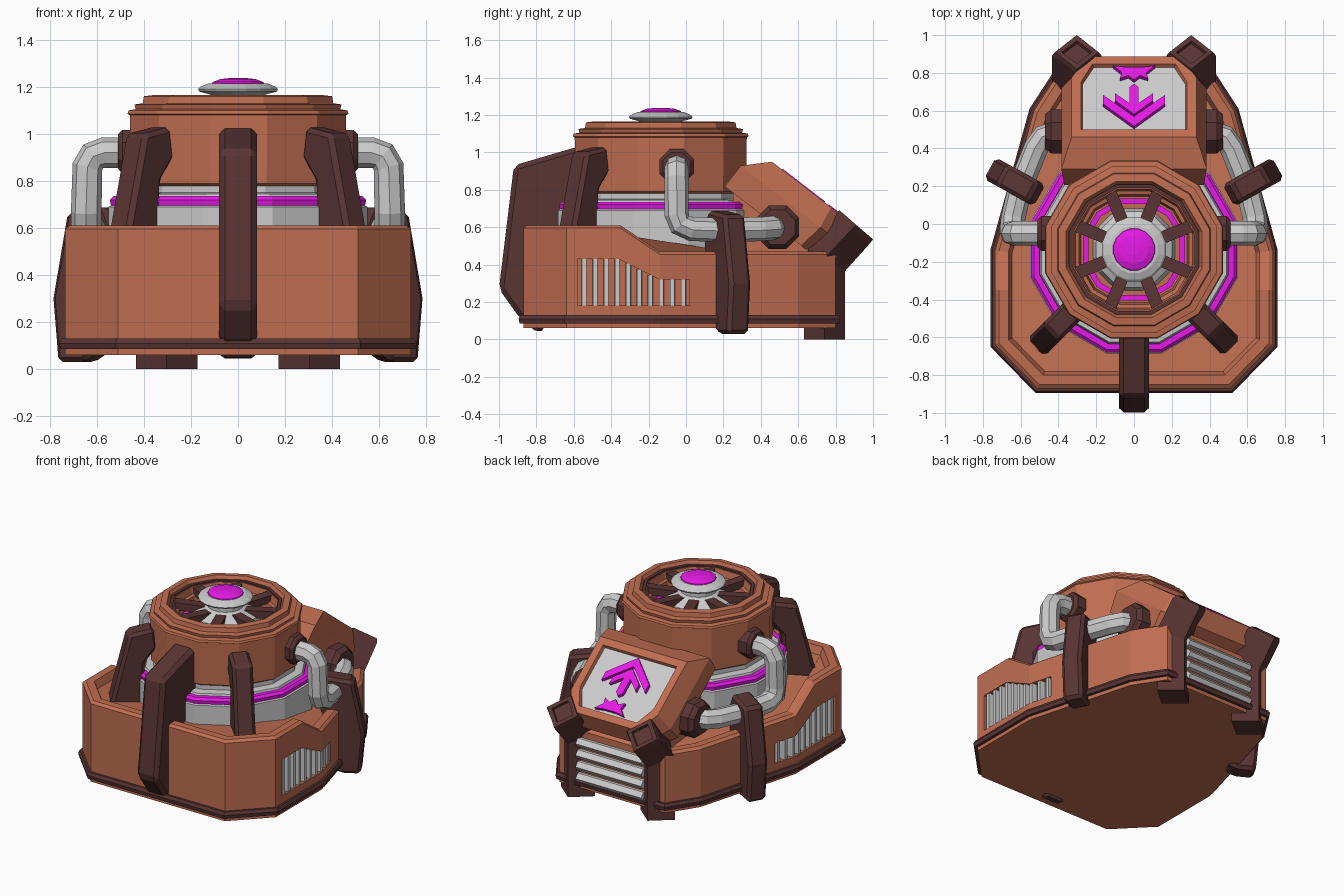
import bpy, bmesh, math
from mathutils import Vector

if "Cube" in bpy.data.objects:
    bpy.data.objects.remove(bpy.data.objects["Cube"])

CY = -0.135  # y of the turret axis


def material(name, rgb):
    m = bpy.data.materials.new(name)
    m.diffuse_color = (*rgb, 1)
    m.use_nodes = True
    m.node_tree.nodes["Principled BSDF"].inputs["Base Color"].default_value = m.diffuse_color
    return m


ORANGE = material("orange_paint", (0.53, 0.155, 0.083))
DARK = material("dark_metal", (0.10, 0.035, 0.034))
MAGENTA = material("magenta_glow", (0.80, 0.01, 0.80))


def loft(name, rings, mat=None, closed=False, bevel=0):
    """Skin a list of equal-length point rings; cap the ends or close the loop."""
    bm = bmesh.new()
    vs = [[bm.verts.new(p) for p in r] for r in rings]
    n = len(vs[0])
    for a, b in zip(vs, vs[1:] + ([vs[0]] if closed else [])):
        for i in range(n):
            bm.faces.new((a[i], a[(i + 1) % n], b[(i + 1) % n], b[i]))
    if not closed:
        bm.faces.new(vs[0])
        bm.faces.new(vs[-1])
    bmesh.ops.recalc_face_normals(bm, faces=bm.faces)
    me = bpy.data.meshes.new(name)
    bm.to_mesh(me)
    bm.free()
    ob = bpy.data.objects.new(name, me)
    bpy.context.collection.objects.link(ob)
    if mat:
        me.materials.append(mat)
    if bevel:
        b = ob.modifiers.new("chamfer", 'BEVEL')
        b.width, b.segments, b.limit_method = bevel, 1, 'ANGLE'
    return ob


def lathe(name, profile, mat=None, sides=12, closed=False):
    """Turn an (apothem, z) profile around the turret axis."""
    k = 1 / math.cos(math.pi / sides)
    ang = [2 * math.pi * (i + 0.5) / sides for i in range(sides)]
    return loft(name, [[(r * k * math.cos(a), CY + r * k * math.sin(a), z) for a in ang]
                       for r, z in profile], mat, closed)


def plate(name, origin, deg, profile, half, mat, bevel=0.02):
    """Upright plate: (distance, z) profile along a heading, with a thickness."""
    c, s = math.cos(math.radians(deg)), math.sin(math.radians(deg))
    return loft(name, [[(origin[0] + u * c - w * s, origin[1] + u * s + w * c, z)
                        for u, z in profile] for w in (-half, half)], mat, bevel=bevel)


def offset(poly, d):
    """Grow a counter-clockwise convex outline by d."""
    out = []
    for i, p in enumerate(poly):
        a, p, b = Vector(poly[i - 1]), Vector(p), Vector(poly[(i + 1) % len(poly)])
        n1 = Vector(((p - a).y, -(p - a).x)).normalized()
        n2 = Vector(((b - p).y, -(b - p).x)).normalized()
        out.append(p + (n1 + n2) * d / (1 + n1.dot(n2)))
    return out


# Hull: tall front, low rear, raised rim
half = [(0.51, -0.87), (0.735, -0.64), (0.735, -0.35), (0.735, -0.14), (0.53, 0.6), (0.40, 0.8)]
tops = [0.61, 0.61, 0.61, 0.47, 0.47, 0.47]
outline = half + [(-x, y) for x, y in reversed(half)]
tops = tops + tops[::-1]


def hull_ring(d, dz):
    return [(p.x, p.y, z + dz) for p, z in zip(offset(outline, d), tops)]


def flat_ring(d, z):
    return [(p.x, p.y, z) for p in offset(outline, d)]


hull = loft("hull", [flat_ring(0, 0.06), hull_ring(0, -0.015), hull_ring(-0.02, 0),
                     hull_ring(-0.07, 0), hull_ring(-0.09, -0.05)], ORANGE)
loft("hull_trim", [flat_ring(-0.03, 0.085), flat_ring(0.02, 0.085), flat_ring(0.025, 0.11),
                   flat_ring(0.015, 0.13), flat_ring(-0.03, 0.13)], DARK, closed=True)


# Side vents: recess cut in the hull, filled with upright bars
def hull_x(y):
    return 0.735 - max(0, y + 0.14) * 0.277


vent = [(-0.58, 0.18), (-0.14, 0.18), (0.02, 0.18), (0.02, 0.32),
        (-0.14, 0.32), (-0.36, 0.43), (-0.58, 0.43)]
for s, side in ((1, "right"), (-1, "left")):
    cut = loft("vent_cutter", [[(s * (hull_x(y) + d), y, z) for y, z in vent]
                               for d in (-0.04, 0.1)])
    cut.hide_render = True
    mod = hull.modifiers.new("vent", 'BOOLEAN')
    mod.object, mod.operation, mod.solver = cut, 'DIFFERENCE', 'EXACT'
    bpy.context.view_layer.objects.active = hull
    bpy.ops.object.modifier_apply(modifier="vent")
    bpy.data.objects.remove(cut)
    for i in range(10):
        y = -0.545 + i * 0.059
        top = 0.43 if y < -0.36 else max(0.32, 0.43 - (y + 0.36) * 0.5)
        x = hull_x(y)
        loft(f"vent_bar_{side}", [[(s * (x - 0.045), y - 0.014, z), (s * (x - 0.005), y - 0.012, z),
                                   (s * (x - 0.005), y + 0.012, z), (s * (x - 0.045), y + 0.014, z)]
                                  for z in (0.18, top)])

# Core, glowing band and turret
lathe("core", [(0.55, 0.3), (0.55, 0.69), (0.50, 0.72), (0.49, 0.745), (0.44, 0.75), (0.44, 0.80)])
lathe("glow_band", [(0.49, 0.69), (0.54, 0.695), (0.545, 0.72), (0.53, 0.735), (0.50, 0.735)],
      MAGENTA, closed=True)
lathe("turret", [(0.42, 0.765), (0.455, 0.79), (0.46, 1.08), (0.47, 1.085), (0.465, 1.10),
                 (0.435, 1.105), (0.44, 1.125), (0.405, 1.13), (0.40, 1.16), (0.36, 1.165),
                 (0.345, 1.135), (0.32, 1.135), (0.31, 1.09), (0.29, 1.085), (0.28, 1.02)], ORANGE)
lathe("inner_dark_ring", [(0.325, 1.12), (0.345, 1.12), (0.345, 1.145), (0.325, 1.145)],
      DARK, closed=True)
lathe("inner_glow_ring", [(0.24, 1.01), (0.27, 1.01), (0.27, 1.035), (0.24, 1.035)],
      MAGENTA, closed=True)
lathe("hub", [(0.22, 1.01), (0.20, 1.08), (0.11, 1.13), (0.11, 1.165), (0.165, 1.18),
              (0.17, 1.19), (0.16, 1.20), (0.125, 1.215)], None, 16)
lathe("hub_light", [(0.115, 1.205), (0.108, 1.22), (0.075, 1.233), (0.03, 1.238)], MAGENTA, 16)
for i in range(8):
    plate("fan_spoke", (0, CY), 22.5 + 45 * i,
          [(0.12, 1.07), (0.335, 1.08), (0.335, 1.13), (0.12, 1.12)], 0.033, DARK, 0)

# Ribs clamping the turret
plate("front_rib", (0, 0), -90,
      [(0.52, 1.0), (0.58, 1.03), (0.92, 0.93), (1.0, 0.27), (0.9, 0.13), (0.79, 0.03),
       (0.75, 0.06), (0.75, 0.5), (0.52, 0.5)], 0.08, DARK, 0.025)
for deg in (-45, -135):
    plate("diagonal_rib", (0, CY), deg,
          [(0.44, 0.9), (0.46, 1.03), (0.62, 1.0), (0.745, 0.5), (0.52, 0.5), (0.52, 0.8)],
          0.065, DARK)
for s, deg in ((1, 29), (-1, 151)):
    plate("side_rib", (s * 0.50, 0.15), deg,
          [(0.0, 0.6), (0.04, 0.69), (0.23, 0.665), (0.30, 0.3), (0.275, 0.03),
           (0.15, 0.03), (0.0, 0.12)], 0.065, DARK)

# Bent pipes with collars
path = [(0.44, -0.05, 0.92), (0.57, -0.05, 0.92), (0.615, -0.05, 0.905), (0.64, -0.05, 0.86),
        (0.645, -0.05, 0.67), (0.645, -0.03, 0.615), (0.64, 0.03, 0.59), (0.60, 0.2, 0.585),
        (0.52, 0.40, 0.59), (0.48, 0.46, 0.595), (0.36, 0.5, 0.60)]
for s in (1, -1):
    cu = bpy.data.curves.new("pipe", 'CURVE')
    cu.dimensions, cu.bevel_depth, cu.bevel_resolution = '3D', 0.065, 2
    cu.use_fill_caps = True
    sp = cu.splines.new('POLY')
    sp.points.add(len(path) - 1)
    for pt, (x, y, z) in zip(sp.points, path):
        pt.co = (s * x, y, z, 1)
    sp.use_smooth = False
    bpy.context.collection.objects.link(bpy.data.objects.new("pipe", cu))
    for name, y, z, steps in (
            ("upper_collar", -0.05, 0.925, [(0.42, 0.10), (0.49, 0.10), (0.51, 0.08)]),
            ("lower_collar", 0.49, 0.60, [(0.30, 0.125), (0.44, 0.125), (0.47, 0.10)])):
        loft(name, [[(s * x, y + r * math.cos(a), z + r * math.sin(a))
                     for a in [math.pi * (k + 0.5) / 4 for k in range(8)]] for x, r in steps], DARK)


# Tilted rear console, in slope coordinates (x, down-slope, height)
def slope(x, s, h):
    return (x, 0.46 + 0.79 * s + 0.61 * h, 0.95 - 0.61 * s + 0.79 * h)


def slope_ring(h, a, s0, s1, b, s2):
    return [slope(x, s, h) for x, s in
            ((-a, s0), (a, s0), (a, s1), (b, s2), (-b, s2), (-a, s1))]


loft("console_frame", [slope_ring(-0.26, 0.37, -0.12, 0.40, 0.25, 0.50),
                       slope_ring(-0.12, 0.385, -0.12, 0.42, 0.26, 0.575),
                       slope_ring(0, 0.33, 0, 0.40, 0.25, 0.54),
                       slope_ring(0, 0.28, 0.05, 0.37, 0.22, 0.49),
                       slope_ring(-0.03, 0.27, 0.06, 0.37, 0.21, 0.48)], ORANGE)
loft("console_screen", [slope_ring(h, 0.272, 0.055, 0.37, 0.212, 0.483) for h in (-0.04, -0.02)])
symbols = {
    "outer_chevron": [(0, 0.07), (0.165, 0.22), (0.165, 0.28), (0, 0.135), (-0.165, 0.28), (-0.165, 0.22)],
    "inner_arrow": [(0, 0.15), (0.10, 0.24), (0.10, 0.29), (0.025, 0.225), (0.025, 0.33), (0, 0.355),
                    (-0.025, 0.33), (-0.025, 0.225), (-0.10, 0.29), (-0.10, 0.24)],
    "end_marker": [(0, 0.38), (0.03, 0.41), (0.075, 0.39), (0.065, 0.43), (0.11, 0.475), (0.04, 0.465),
                   (-0.04, 0.465), (-0.11, 0.475), (-0.065, 0.43), (-0.075, 0.39), (-0.03, 0.41)]}
for name, pts in symbols.items():
    loft(name, [[slope(x, s, h) for x, s in pts] for h in (-0.03, 0.005)], MAGENTA)

# Housing under the console, with grille slats
loft("rear_housing", [[(x, y, z) for y, z in
                       ((0.25, 0.08), (0.80, 0.08), (0.80, 0.42), (0.68, 0.55), (0.25, 0.85))]
                      for x in (-0.33, 0.33)], ORANGE)
for i in range(4):
    z = 0.14 + i * 0.08
    loft("grille_slat", [[(x, 0.78, z - 0.025), (x, 0.83, z - 0.025), (x, 0.845, z),
                          (x, 0.82, z + 0.03), (x, 0.78, z + 0.03)] for x in (-0.25, 0.25)])

# Diamond-section rear legs, bent outward at the top: (outer yz, inner yz, half width)
stations = [((0.85, 0), (0.63, 0), 0.13), ((0.85, 0.365), (0.63, 0.50), 0.13),
            ((0.985, 0.515), (0.80, 0.675), 0.13), ((1.0, 0.535), (0.82, 0.69), 0.115),
            ((0.97, 0.56), (0.85, 0.665), 0.08), ((0.955, 0.55), (0.84, 0.65), 0.075)]
for s in (1, -1):
    rings = []
    for (oy, oz), (iy, iz), w in stations:
        my, mz = (oy + iy) / 2, (oz + iz) / 2
        rings.append([(s * 0.303, oy, oz), (s * 0.303 + w, my, mz),
                      (s * 0.303, iy, iz), (s * 0.303 - w, my, mz)])
    loft("rear_leg", rings, DARK)
